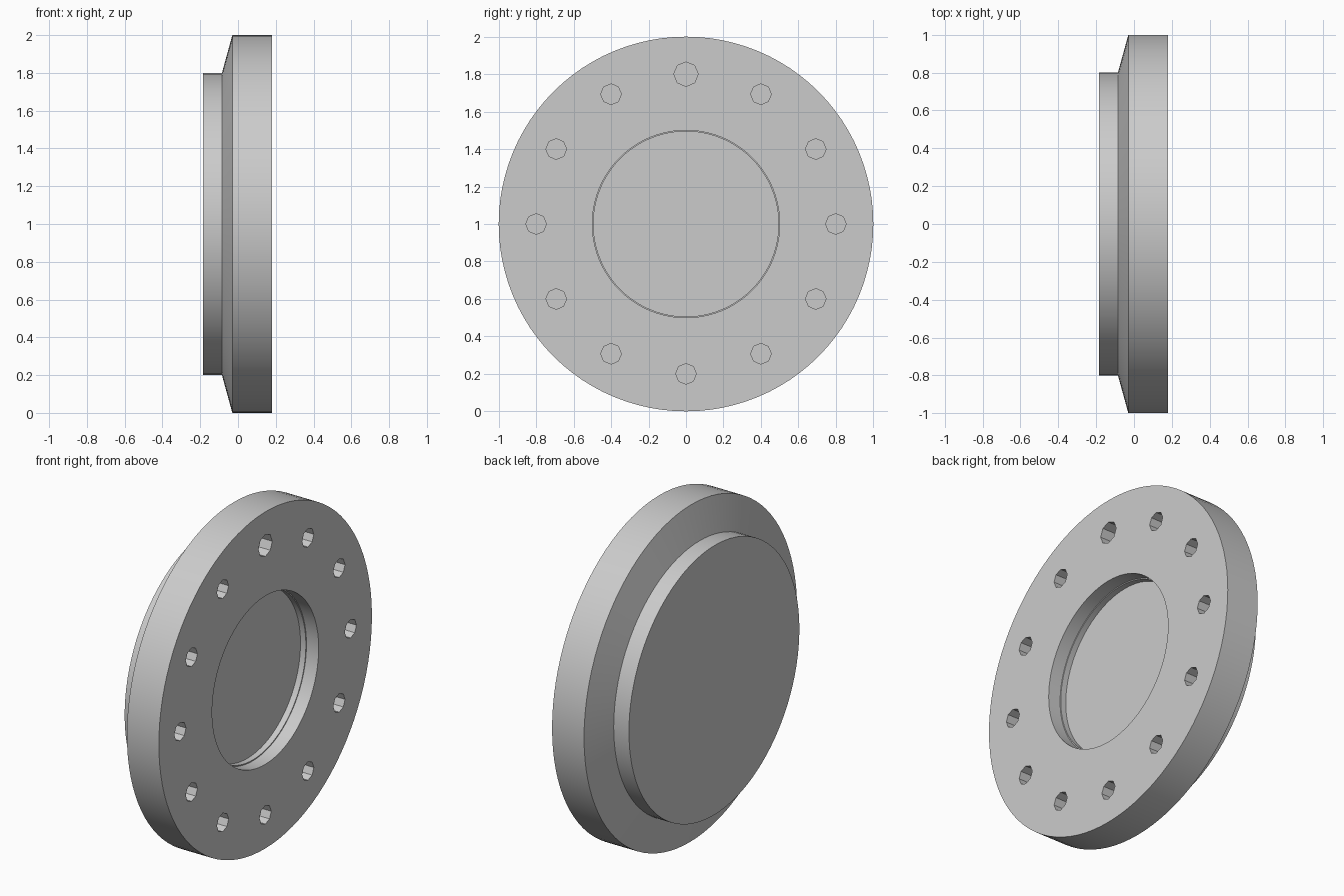
import bpy, bmesh, math
from mathutils import Matrix, Vector

cube = bpy.data.objects.get("Cube")
if cube:
    bpy.data.objects.remove(cube, do_unlink=True)

metal = bpy.data.materials.new("plain grey metal")
metal.use_nodes = True
grey = (0.6, 0.6, 0.6, 1)
metal.diffuse_color = grey
metal.node_tree.nodes["Principled BSDF"].inputs["Base Color"].default_value = grey

CENTRE = Vector((0, 0, 1))
FACE_X = 0.18


def make_object(name, bm):
    bmesh.ops.recalc_face_normals(bm, faces=bm.faces)
    mesh = bpy.data.meshes.new(name)
    bm.to_mesh(mesh)
    bm.free()
    mesh.materials.append(metal)
    obj = bpy.data.objects.new(name, mesh)
    bpy.context.collection.objects.link(obj)
    return obj


def lathe(name, profile, sides):
    """Spin (x, radius) points around the x axis and cap both ends."""
    bm = bmesh.new()
    rings = []
    for x, r in profile:
        angles = [math.tau * i / sides for i in range(sides)]
        rings.append([bm.verts.new(CENTRE + Vector((x, r * math.cos(a), r * math.sin(a))))
                      for a in angles])
    for a, b in zip(rings, rings[1:]):
        for i in range(sides):
            j = (i + 1) % sides
            bm.faces.new((a[i], a[j], b[j], b[i]))
    bm.faces.new(rings[0])
    bm.faces.new(rings[-1])
    return make_object(name, bm)


# Flange: raised back, bevelled shoulder, rim, stepped recess in the face
flange = lathe("flange", [
    (-0.185, 0.8), (-0.085, 0.8), (-0.03, 1.0), (FACE_X, 1.0),
    (FACE_X, 0.5), (0.1, 0.5), (0.1, 0.494), (0.065, 0.494)], 96)

# Ring of eight-sided bolt holes, the top one slightly larger
bm = bmesh.new()
depth = 0.2
for i in range(12):
    a = math.tau * i / 12
    radius = 0.065 if i == 0 else 0.055
    place = Matrix.Translation(CENTRE + Vector((FACE_X, 0.8 * math.sin(a), 0.8 * math.cos(a))))
    bmesh.ops.create_cone(bm, cap_ends=True, segments=8, radius1=radius, radius2=radius,
                          depth=2 * depth, matrix=place @ Matrix.Rotation(math.pi / 2, 4, "Y"))
holes = make_object("bolt_hole_cutter", bm)
holes.hide_render = True

cut = flange.modifiers.new("bolt holes", "BOOLEAN")
cut.object = holes
cut.operation = "DIFFERENCE"
cut.solver = "EXACT"
bpy.context.view_layer.objects.active = flange
flange.select_set(True)
bpy.ops.object.modifier_apply(modifier=cut.name)
bpy.data.objects.remove(holes, do_unlink=True)

# Smooth round walls, crisp rims and hole edges
bpy.ops.object.shade_smooth_by_angle(angle=math.radians(14))
